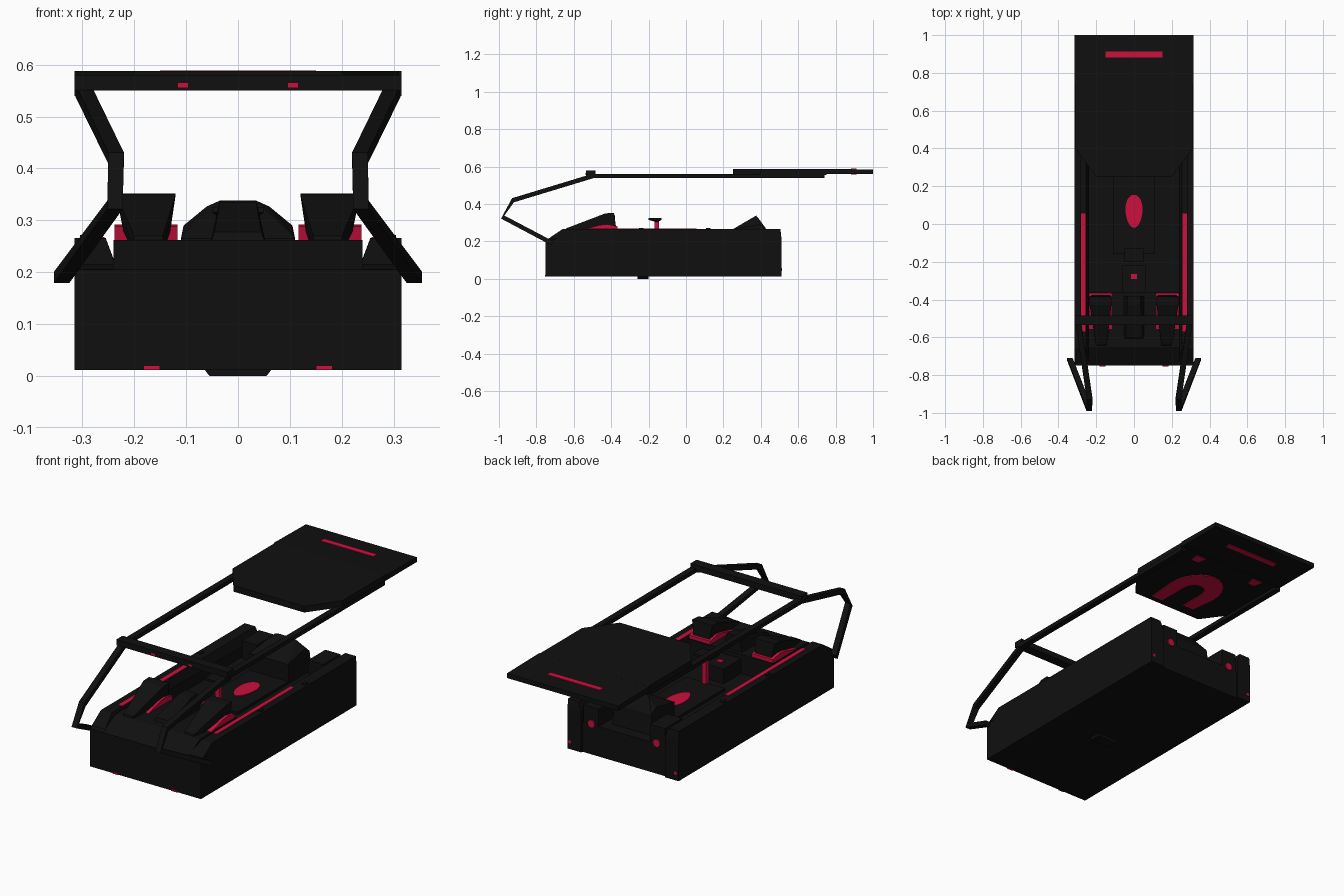
import bpy, bmesh, math
from mathutils import Vector

if "Cube" in bpy.data.objects:
    bpy.data.objects.remove(bpy.data.objects["Cube"])


def material(name, col):
    m = bpy.data.materials.new(name)
    m.diffuse_color = (*col, 1)
    m.use_nodes = True
    m.node_tree.nodes["Principled BSDF"].inputs["Base Color"].default_value = m.diffuse_color
    return m


BLACK = material("matte_black", (0.005, 0.005, 0.005))
RED = material("crimson", (0.6, 0.005, 0.048))


def finish(name, bm, mat):
    bmesh.ops.recalc_face_normals(bm, faces=bm.faces)
    me = bpy.data.meshes.new(name)
    bm.to_mesh(me)
    bm.free()
    me.materials.append(mat)
    ob = bpy.data.objects.new(name, me)
    bpy.context.collection.objects.link(ob)
    return ob


def hull(name, pts, mat=BLACK):
    """Convex solid around a few points."""
    bm = bmesh.new()
    vs = [bm.verts.new(p) for p in pts]
    r = bmesh.ops.convex_hull(bm, input=vs)
    junk = [v for v in bm.verts if not v.link_faces]
    bmesh.ops.delete(bm, geom=junk, context='VERTS')
    bmesh.ops.dissolve_limit(bm, angle_limit=0.01, verts=bm.verts, edges=bm.edges)
    return finish(name, bm, mat)


def box(name, x, y, z, mat=BLACK):
    return hull(name, [(a, b, c) for a in x for b in y for c in z], mat)


def side_profile(name, x0, x1, prof, mat=BLACK):
    """Convex y-z outline extended from x0 to x1."""
    return hull(name, [(x, y, z) for x in (x0, x1) for y, z in prof], mat)


def plate(name, outline, z0, z1, mat):
    """x-y outline extruded between two heights."""
    bm = bmesh.new()
    f = bm.faces.new([bm.verts.new((x, y, z0)) for x, y in outline])
    r = bmesh.ops.extrude_face_region(bm, geom=[f])
    for v in r['geom']:
        if isinstance(v, bmesh.types.BMVert):
            v.co.z = z1
    return finish(name, bm, mat)


def disc(name, x, y, z, r, depth=0.008, mat=RED):
    """Round light facing along y."""
    ring = [(x + r * math.cos(i * math.pi / 6), yy, z + r * math.sin(i * math.pi / 6))
            for i in range(12) for yy in (y, y + depth)]
    return hull(name, ring, mat)


def frame_bar(name, path, w, h):
    """Rectangular bar swept along a path, mitred at the bends."""
    bm = bmesh.new()
    path = [Vector(p) for p in path]
    rings = []
    for i, p in enumerate(path):
        d = (path[min(i + 1, len(path) - 1)] - path[max(i - 1, 0)]).normalized()
        up = Vector((1, 0, 0)).cross(d).normalized()
        rings.append([bm.verts.new(p + Vector((sx * w / 2, 0, 0)) + up * sz * h / 2)
                      for sx, sz in ((-1, -1), (1, -1), (1, 1), (-1, 1))])
    for a, b in zip(rings, rings[1:]):
        for k in range(4):
            bm.faces.new((a[k], a[(k + 1) % 4], b[(k + 1) % 4], b[k]))
    bm.faces.new(rings[0])
    bm.faces.new(rings[-1])
    return finish(name, bm, BLACK)


# Hull: floor, front deck, stern
box("hull_floor", (-0.24, 0.24), (-0.4, 0.5), (0.012, 0.165))
side_profile("front_deck", -0.24, 0.24,
             [(-0.75, 0.012), (-0.75, 0.205), (-0.65, 0.262), (-0.36, 0.262), (-0.36, 0.012)])
hull("keel_plate", [(sx * a, y, z) for sx in (-1, 1) for y in (-0.26, -0.2)
                    for a, z in ((0.065, 0.013), (0.055, 0))])

# Centre hatch with red oval inlay
box("centre_hatch", (-0.11, 0.11), (-0.16, 0.25), (0.16, 0.178))
oval = []
for i in range(24):
    t = i * math.tau / 24
    oval.append((0.045 * math.cos(t) * (1 + 0.12 * math.sin(t)), 0.067 + 0.088 * math.sin(t)))
plate("hatch_oval", oval, 0.177, 0.182, RED)

# Rear raised cover
hull("rear_cover", [(sx * x, y, z) for sx in (-1, 1) for x, y, z in (
    (0.11, 0.25, 0.16), (0.11, 0.25, 0.265), (0.035, 0.375, 0.338), (0.06, 0.385, 0.327),
    (0.105, 0.39, 0.29), (0.11, 0.44, 0.16), (0.105, 0.43, 0.265))])

# Centre front ramp and console
hull("centre_ramp", [(sx * x, y, z) for sx in (-1, 1) for x, y, z in (
    (0.035, -0.38, 0.338), (0.035, -0.43, 0.335), (0.055, -0.38, 0.25), (0.055, -0.61, 0.25),
    (0.045, -0.6, 0.278))])
box("console", (-0.06, 0.06), (-0.37, -0.22), (0.16, 0.24))
box("console_button", (-0.015, 0.015), (-0.29, -0.265), (0.24, 0.246), RED)
box("control_post", (-0.012, 0.012), (-0.168, -0.145), (0.17, 0.31), RED)
hull("control_handle", [(sx * x, y, z) for sx in (-1, 1) for x, y, z in (
    (0.05, -0.2, 0.315), (0.05, -0.2, 0.325), (0.05, -0.13, 0.315), (0.05, -0.13, 0.325),
    (0.03, -0.155, 0.302))])

for s, side in ((1, "right"), (-1, "left")):
    # Side walls
    side_profile(side + "_side_wall", s * 0.237, s * 0.315,
                 [(-0.75, 0.012), (0.51, 0.012), (0.51, 0.22), (-0.66, 0.22), (-0.75, 0.205)])
    hull(side + "_gunwale", [(s * x, y, z) for x, y, z in (
        (0.315, -0.735, 0.215), (0.315, -0.66, 0.266), (0.315, 0.505, 0.266), (0.315, 0.51, 0.218),
        (0.237, -0.735, 0.215), (0.255, -0.66, 0.266), (0.255, 0.505, 0.266), (0.237, 0.51, 0.218))])
    box(side + "_gunwale_strip", (s * 0.257, s * 0.28), (-0.57, 0.055), (0.263, 0.268), RED)
    for y in (-0.24, 0.12):
        box(side + "_cleat", (s * 0.285, s * 0.305), (y - 0.012, y + 0.012), (0.26, 0.272))
    # Front ramps over red wedges
    hull(side + "_front_ramp", [(s * x, y, z) for x, y, z in (
        (0.12, -0.385, 0.352), (0.235, -0.385, 0.352), (0.12, -0.43, 0.35), (0.235, -0.43, 0.35),
        (0.135, -0.37, 0.25), (0.215, -0.37, 0.25), (0.135, -0.52, 0.25), (0.215, -0.52, 0.25),
        (0.145, -0.65, 0.24), (0.2, -0.65, 0.24), (0.145, -0.64, 0.27), (0.2, -0.64, 0.27))])
    hull(side + "_red_wedge", [(s * x, y, z) for x in (0.117, 0.238) for y, z in (
        (-0.57, 0.258), (-0.365, 0.258), (-0.365, 0.28), (-0.42, 0.292), (-0.46, 0.288))], RED)
    # Stern pods with lights
    box(side + "_stern_pod", (s * 0.145, s * 0.23), (0.36, 0.5), (0.02, 0.255))
    disc(side + "_stern_light", s * 0.185, 0.498, 0.17, 0.02)
    disc(side + "_corner_light", s * 0.3, 0.505, 0.05, 0.009)
    box(side + "_lower_front_light", (s * 0.15, s * 0.182), (-0.755, -0.745), (0.012, 0.02), RED)
    # Roof frame
    frame_bar(side + "_roof_arm", [(s * 0.34, -0.715, 0.19), (s * 0.237, -0.98, 0.33),
              (s * 0.235, -0.925, 0.42), (s * 0.298, -0.5, 0.549)], 0.03, 0.024)
    box(side + "_roof_rail", (s * 0.284, s * 0.315), (-0.51, 0.74), (0.54, 0.561))
    box(side + "_bar_light", (s * 0.095, s * 0.117), (-0.538, -0.53), (0.555, 0.566), RED)

box("roof_front_bar", (-0.315, 0.315), (-0.535, -0.485), (0.55, 0.58))

# Roof panel with chamfered front, thinner rear visor
half = [(0.2, 0.25), (0.31, 0.4), (0.31, 0.75)]
plate("roof_panel", half + [(-x, y) for x, y in reversed(half)], 0.556, 0.588, BLACK)
side_profile("roof_visor", -0.315, 0.315, [(0.74, 0.56), (0.74, 0.588), (1.0, 0.584), (1.0, 0.56)])
box("visor_strip_top", (-0.15, 0.15), (0.882, 0.912), (0.583, 0.589), RED)
box("visor_strip_under", (-0.15, 0.15), (0.882, 0.912), (0.557, 0.563), RED)

# Red curved panel and tabs on the roof underside
arc = [math.pi * i / 12 for i in range(13)]
outer = [(0.135 * math.cos(t), 0.45 + 0.17 * math.sin(t)) for t in arc]
inner = [(0.055 * math.cos(t), 0.44 + 0.07 * math.sin(t)) for t in reversed(arc)]
plate("under_roof_arch", outer + [(-0.12, 0.31), (-0.055, 0.31)] + inner
      + [(0.055, 0.28), (0.12, 0.28)], 0.552, 0.557, RED)
for s in (1, -1):
    plate("under_roof_tab", [(s * 0.16, 0.68), (s * 0.2, 0.68), (s * 0.21, 0.73), (s * 0.15, 0.73)],
          0.552, 0.557, RED)
